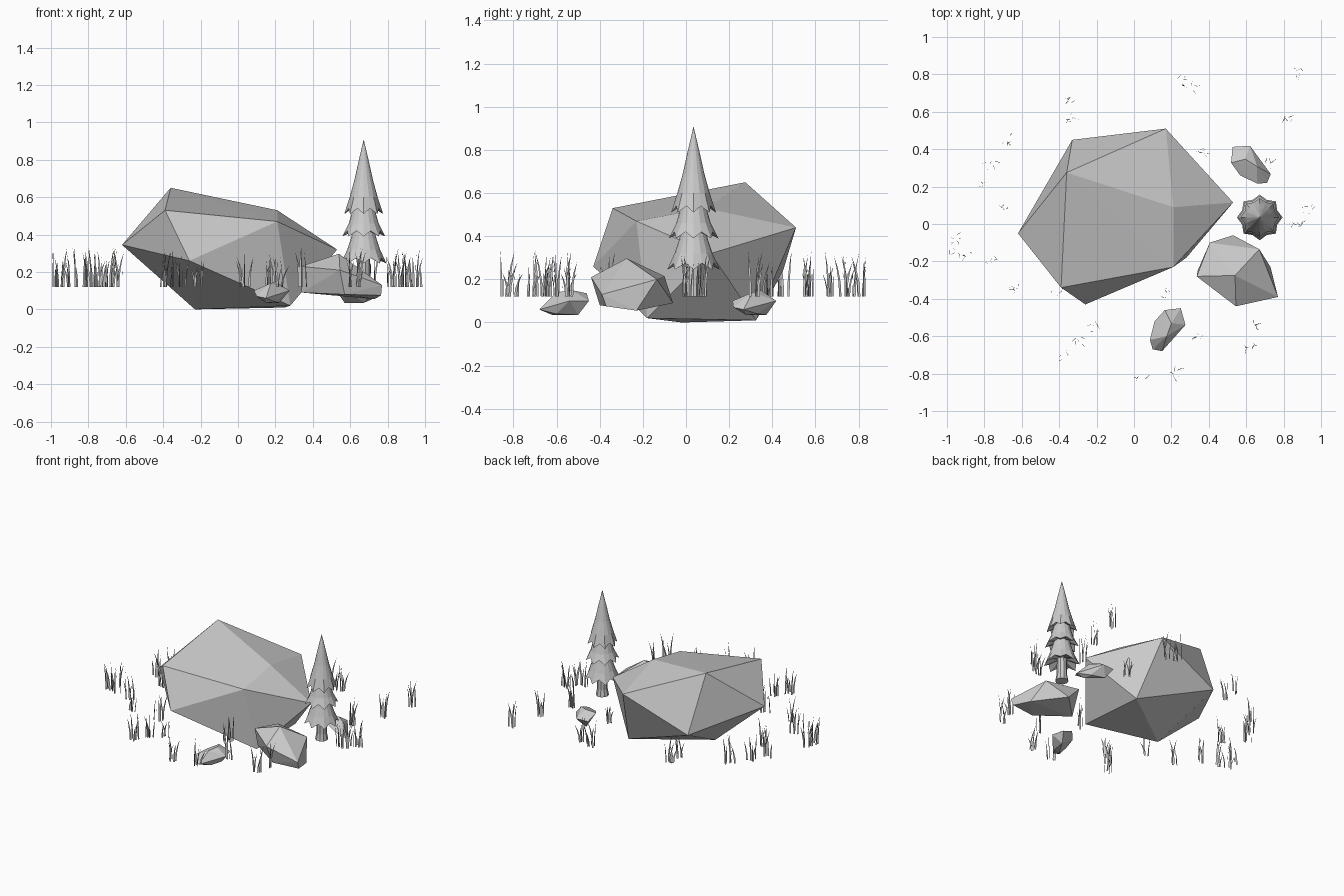
import bpy, bmesh, math, random
from mathutils import Vector, Matrix

if "Cube" in bpy.data.objects:
    bpy.data.objects.remove(bpy.data.objects["Cube"])

random.seed(4)


def add_object(name, bm):
    mesh = bpy.data.meshes.new(name)
    bm.to_mesh(mesh)
    bm.free()
    obj = bpy.data.objects.new(name, mesh)
    bpy.context.collection.objects.link(obj)
    return obj


def rock(name, points, matrix=Matrix()):
    """Faceted boulder: the convex hull of a few corner points."""
    bm = bmesh.new()
    for p in points:
        bm.verts.new(matrix @ Vector(p))
    res = bmesh.ops.convex_hull(bm, input=bm.verts[:])
    loose = [v for v in bm.verts if not v.link_faces]
    bmesh.ops.delete(bm, geom=loose, context='VERTS')
    bmesh.ops.recalc_face_normals(bm, faces=bm.faces[:])
    return add_object(name, bm)


def lathe(bm, profile, sides, centre, wave=()):
    """Revolve (radius, z) points; rings listed in wave get a zigzag rim."""
    rings = []
    for i, (r, z) in enumerate(profile):
        ring = []
        for k in range(sides):
            a = 2 * math.pi * k / sides
            rr, zz = r, z
            if i in wave and k % 2:
                rr, zz = r * 0.83, z + 0.03
            ring.append(bm.verts.new((centre[0] + rr * math.cos(a),
                                      centre[1] + rr * math.sin(a), zz)))
        rings.append(ring)
    for lo, hi in zip(rings, rings[1:]):
        for k in range(sides):
            n = (k + 1) % sides
            bm.faces.new((lo[k], lo[n], hi[n], hi[k]))
    bm.faces.new(rings[0][::-1])
    bm.faces.new(rings[-1])


# Boulders
rock("large_boulder", [
    (-.33, .45, .24), (.17, .51, .44), (.53, .115, .32), (.21, -.23, .47),
    (-.26, -.43, .26), (-.39, -.34, .53), (-.62, -.05, .345), (-.36, .275, .65),
    (.21, .09, .53), (-.23, -.02, 0), (.25, .325, .01), (.28, -.18, .02)])

rock("medium_boulder", [
    (.54, -.275, .297), (.545, -.44, .21), (.77, -.39, .13), (.67, -.135, .2),
    (.53, -.06, .09), (.405, -.1, .215), (.335, -.28, .23), (.34, -.25, .09),
    (.57, -.40, .08), (.73, -.23, .055), (.765, -.37, .075)])

small = [
    (.165, -.46, .135), (.25, -.45, .10), (.275, -.54, .10), (.20, -.53, .15),
    (.175, -.60, .14), (.15, -.68, .06), (.10, -.67, .07), (.085, -.62, .10),
    (.11, -.52, .11), (.15, -.62, .035), (.22, -.50, .035), (.20, -.60, .04)]
rock("small_stone_front", small)
turn = (Matrix.Translation((.625, .32, 0)) @ Matrix.Rotation(math.radians(78), 4, 'Z')
        @ Matrix.Translation((-.18, .565, 0)))
rock("small_stone_back", small, turn)

# Conifer: trunk and three flared tiers with zigzag rims
tree = (.672, .035)
bm = bmesh.new()
lathe(bm, [(.045, .12), (.036, .17), (.034, .32)], 10, tree)
add_object("tree_trunk", bm)

tiers = [
    ("tree_tier_low", [(.03, .29), (.122, .245), (.088, .32), (.068, .38), (.05, .45)]),
    ("tree_tier_middle", [(.03, .43), (.115, .39), (.08, .46), (.06, .53), (.045, .59)]),
    ("tree_tier_top", [(.03, .56), (.104, .51), (.075, .60), (.05, .69), (.028, .79), (.001, .905)])]
for name, profile in tiers:
    bm = bmesh.new()
    lathe(bm, profile, 16, tree, wave=(1,))
    add_object(name, bm)

# Grass tufts: tapered, bent, flat blades
spots = [
    (-.33, .67), (-.33, .57), (-.68, .45), (-.77, .31), (-.83, .20), (-.70, .08),
    (-.95, -.08), (-.96, -.14), (-.88, -.16), (-.76, -.19), (-.65, -.33), (-.41, -.36),
    (-.21, -.56), (-.30, -.62), (-.36, -.71), (.04, -.83), (.21, -.80), (.17, -.37),
    (.35, -.60), (.63, -.55), (.62, -.67), (.25, .76), (.33, .74), (.88, .82),
    (.82, .56), (.37, .38), (.73, .32), (.91, .03), (.85, -.01), (.95, .07)]


def blade(bm, x, y, height, facing, lean, bend):
    side = Vector((math.cos(facing), math.sin(facing), 0))
    out = Vector((math.cos(lean), math.sin(lean), 0)) * bend
    prev = None
    for t, w in ((0, .006), (.35, .0055), (.7, .0035)):
        c = Vector((x, y, .12 + height * t)) + out * t * t
        pair = [bm.verts.new(c - side * w), bm.verts.new(c + side * w)]
        if prev:
            bm.faces.new((prev[0], prev[1], pair[1], pair[0]))
        prev = pair
    tip = bm.verts.new(Vector((x, y, .12 + height)) + out)
    bm.faces.new((prev[0], prev[1], tip))


for i, (x, y) in enumerate(spots):
    bm = bmesh.new()
    for _ in range(6):
        facing = random.uniform(0, math.pi)
        blade(bm, x + random.uniform(-.03, .03), y + random.uniform(-.025, .025),
              random.choice((.11, .14, .16, .19, .21)), facing,
              facing + random.uniform(-.4, .4) + random.choice((0, math.pi)),
              random.uniform(.005, .04))
    add_object(f"grass_tuft_{i + 1}", bm)
